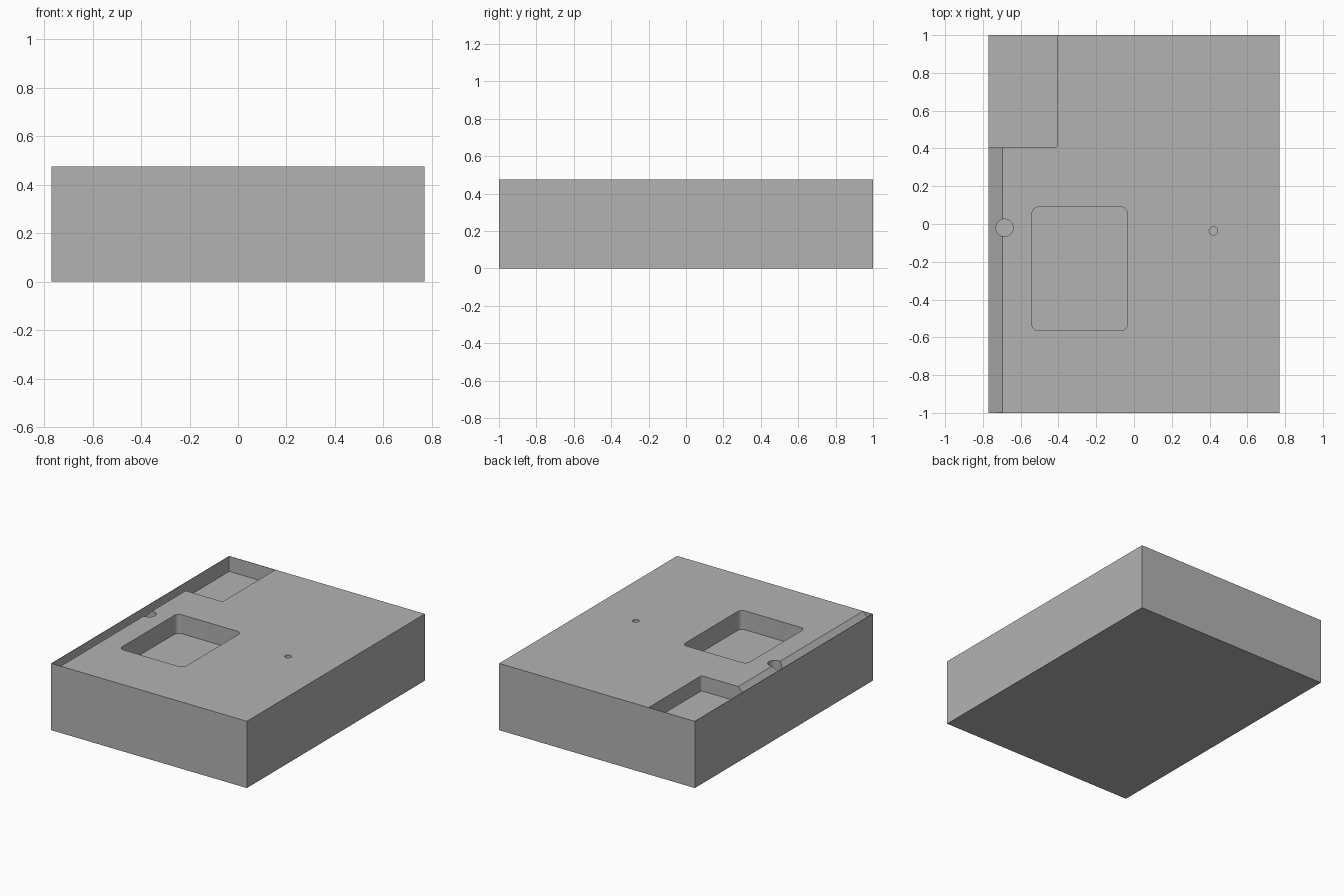
import bpy
import bmesh
from math import sin, cos, pi

if "Cube" in bpy.data.objects:
    bpy.data.objects.remove(bpy.data.objects["Cube"], do_unlink=True)

W, L, H = 0.77, 1.0, 0.475      # half width, half length, height
SKIN = 0.003                    # thin rim left around the open edges

grey = bpy.data.materials.new("plain grey")
grey.use_nodes = True
grey.diffuse_color = (0.45, 0.45, 0.45, 1)
grey.node_tree.nodes["Principled BSDF"].inputs["Base Color"].default_value = grey.diffuse_color


def prism(name, base, shift):
    """Extrude a closed outline along a vector."""
    bm = bmesh.new()
    face = bm.faces.new([bm.verts.new(p) for p in base])
    top = bmesh.ops.extrude_face_region(bm, geom=[face])["geom"]
    bmesh.ops.translate(bm, vec=shift, verts=[v for v in top if isinstance(v, bmesh.types.BMVert)])
    bmesh.ops.recalc_face_normals(bm, faces=bm.faces)
    mesh = bpy.data.meshes.new(name)
    bm.to_mesh(mesh)
    bm.free()
    mesh.materials.append(grey)
    obj = bpy.data.objects.new(name, mesh)
    bpy.context.collection.objects.link(obj)
    return obj


def rounded(x0, x1, y0, y1, radii, z, steps=8):
    """Rectangle outline; radii run counter-clockwise from the (x1, y1) corner."""
    points = []
    corners = ((x1, y1, -1, -1), (x0, y1, 1, -1), (x0, y0, 1, 1), (x1, y0, -1, 1))
    for i, ((x, y, sx, sy), r) in enumerate(zip(corners, radii)):
        for k in range(steps + 1 if r else 1):
            a = pi / 2 * (i + k / steps)
            points.append((x + r * (sx + cos(a)), y + r * (sy + sin(a)), z))
    return points


def circle(x, y, r, z, sides=32):
    return [(x + r * cos(2 * pi * k / sides), y + r * sin(2 * pi * k / sides), z)
            for k in range(sides)]


# Solid body
body = prism("block_body", rounded(-W, W, -L, L, (0, 0, 0, 0), 0), (0, 0, H))

# Sloped channel along the right edge
edge, drop = -W + SKIN, 0.075
slope = [(-0.695 + 0.1, -L + SKIN, H + 0.1), (edge, -L + SKIN, H + 0.1),
         (edge, -L + SKIN, H - drop), (-0.695, -L + SKIN, H),
         (-0.695 + 0.1, -L + SKIN, H + 0.1)][1:]
up = (0, 0, 0.4)
cutters = [
    prism("slope_cutter", slope, (0, 1.45, 0)),
    # Corner recess, main pocket and two round holes
    prism("corner_recess_cutter",
          rounded(edge, -0.405, 0.405, L - SKIN, (0, 0, 0, 0.015), H - 0.108), up),
    prism("pocket_cutter", rounded(-0.54, -0.035, -0.565, 0.09, (0.035,) * 4, H - 0.135), up),
    prism("large_hole_cutter", circle(-0.685, -0.02, 0.046, H - 0.075), up),
    prism("small_hole_cutter", circle(0.42, -0.037, 0.022, H - 0.05), up),
]
for cutter in cutters:
    cutter.hide_render = True
    cutter.hide_viewport = False
    cutter.display_type = 'WIRE'
    mod = body.modifiers.new(cutter.name, 'BOOLEAN')
    mod.operation = 'DIFFERENCE'
    mod.solver = 'EXACT'
    mod.object = cutter

# Bake the cuts, drop the cutters and smooth the round walls
bpy.ops.object.select_all(action='DESELECT')
body.select_set(True)
bpy.context.view_layer.objects.active = body
for cutter in cutters:
    bpy.ops.object.modifier_apply(modifier=cutter.name)
    bpy.data.objects.remove(cutter, do_unlink=True)
bpy.ops.object.shade_smooth_by_angle()
